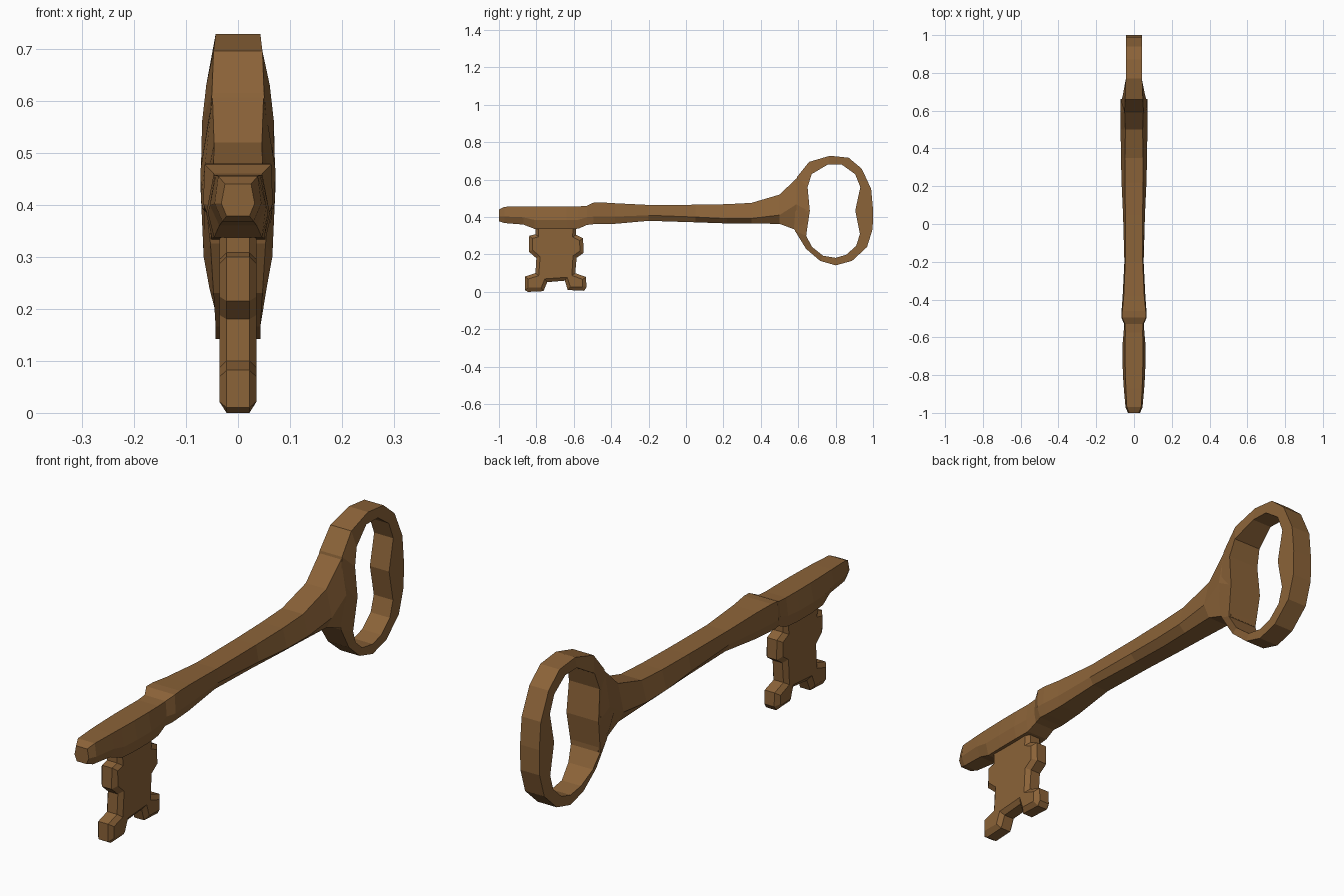
import bpy, bmesh

mat = bpy.data.materials.new("aged_bronze")
mat.diffuse_color = (0.26, 0.125, 0.04, 1)


def finish(name, bm):
    bmesh.ops.recalc_face_normals(bm, faces=bm.faces)
    me = bpy.data.meshes.new(name)
    bm.to_mesh(me)
    bm.free()
    me.materials.append(mat)
    ob = bpy.data.objects.new(name, me)
    bpy.context.collection.objects.link(ob)
    return ob


def loft(name, rings, closed=False):
    """Skin a list of equal-length cross-sections."""
    bm = bmesh.new()
    vs = [[bm.verts.new(p) for p in r] for r in rings]
    n = len(vs[0])
    pairs = list(zip(vs, vs[1:])) + ([(vs[-1], vs[0])] if closed else [])
    for a, b in pairs:
        for i in range(n):
            j = (i + 1) % n
            bm.faces.new((a[i], a[j], b[j], b[i]))
    if not closed:
        bm.faces.new(vs[0])
        bm.faces.new(vs[-1])
    return finish(name, bm)


# Shaft: y, bottom z, top z, top half width, side half width, bottom half width, side height fraction
stations = [
    (-1.00, .378, .440, .025, .032, .022, .40),
    (-.970, .368, .455, .038, .045, .030, .40),
    (-.870, .360, .457, .043, .054, .036, .40),
    (-.810, .337, .457, .045, .058, .046, .40),
    (-.730, .335, .457, .047, .061, .050, .40),
    (-.640, .335, .457, .047, .061, .050, .40),
    (-.575, .338, .457, .046, .055, .046, .40),
    (-.530, .358, .460, .047, .052, .044, .40),
    (-.495, .362, .477, .064, .067, .052, .35),
    (-.460, .362, .479, .062, .066, .050, .35),
    (-.380, .364, .474, .054, .060, .046, .35),
    (-.200, .380, .465, .046, .051, .036, .35),
    (.050, .372, .466, .046, .058, .034, .30),
    (.220, .366, .469, .047, .066, .036, .25),
    (.350, .365, .476, .047, .069, .040, .25),
    (.500, .364, .520, .046, .071, .046, .30),
    (.590, .330, .606, .049, .072, .052, .50),
    (.645, .300, .575, .055, .071, .058, .50),
]
rings = []
for y, zb, zt, a, w, b, s in stations:
    zs = zb + (zt - zb) * s
    rings.append([(-a, y, zt), (a, y, zt), (w, y, zs), (b, y, zb), (-b, y, zb), (-w, y, zs)])
loft("shaft", rings)

# Bow: outer (y, z, half width) and inner (y, z, half width) around the handle ring
bow = [
    (.594, .615, .050, .650, .560, .069), (.658, .695, .047, .672, .630, .061),
    (.770, .728, .043, .760, .682, .043), (.870, .717, .043, .834, .680, .043),
    (.940, .658, .043, .904, .630, .043), (.990, .550, .043, .932, .560, .043),
    (1.00, .440, .043, .905, .435, .043), (.998, .337, .043, .930, .310, .043),
    (.968, .240, .043, .910, .246, .043), (.888, .166, .043, .856, .198, .043),
    (.800, .142, .043, .800, .182, .043), (.717, .166, .043, .733, .193, .043),
    (.642, .230, .047, .674, .240, .055), (.583, .326, .053, .642, .300, .066),
    (.552, .430, .065, .662, .433, .072),
]
loft("bow", [[(-p, y, z), (p, y, z), (q, v, u), (-q, v, u)] for y, z, p, v, u, q in bow], closed=True)

# Bit: notched plate with chamfered rim
outline = [
    (-.805, .36), (-.805, .308), (-.838, .300), (-.840, .215), (-.800, .180), (-.805, .100),
    (-.862, .082), (-.862, .010), (-.845, .002), (-.762, .004), (-.742, .052), (-.648, .060),
    (-.632, .010), (-.545, .006), (-.532, .025), (-.535, .080), (-.592, .100), (-.585, .182),
    (-.548, .208), (-.550, .287), (-.588, .305), (-.588, .36),
]
bm = bmesh.new()
sides = [[bm.verts.new((x, y, z)) for y, z in outline] for x in (-.022, .022)]
n = len(outline)
for i in range(n):
    j = (i + 1) % n
    bm.faces.new((sides[0][i], sides[0][j], sides[1][j], sides[1][i]))
caps = [bm.faces.new(s) for s in sides]
bmesh.ops.recalc_face_normals(bm, faces=bm.faces)
bmesh.ops.inset_individual(bm, faces=caps, thickness=.022, depth=.014)
for v in bm.verts:
    v.co.z = max(v.co.z, 0.0)
    if v.co.z < .003:
        v.co.z = 0.0
finish("bit", bm)
